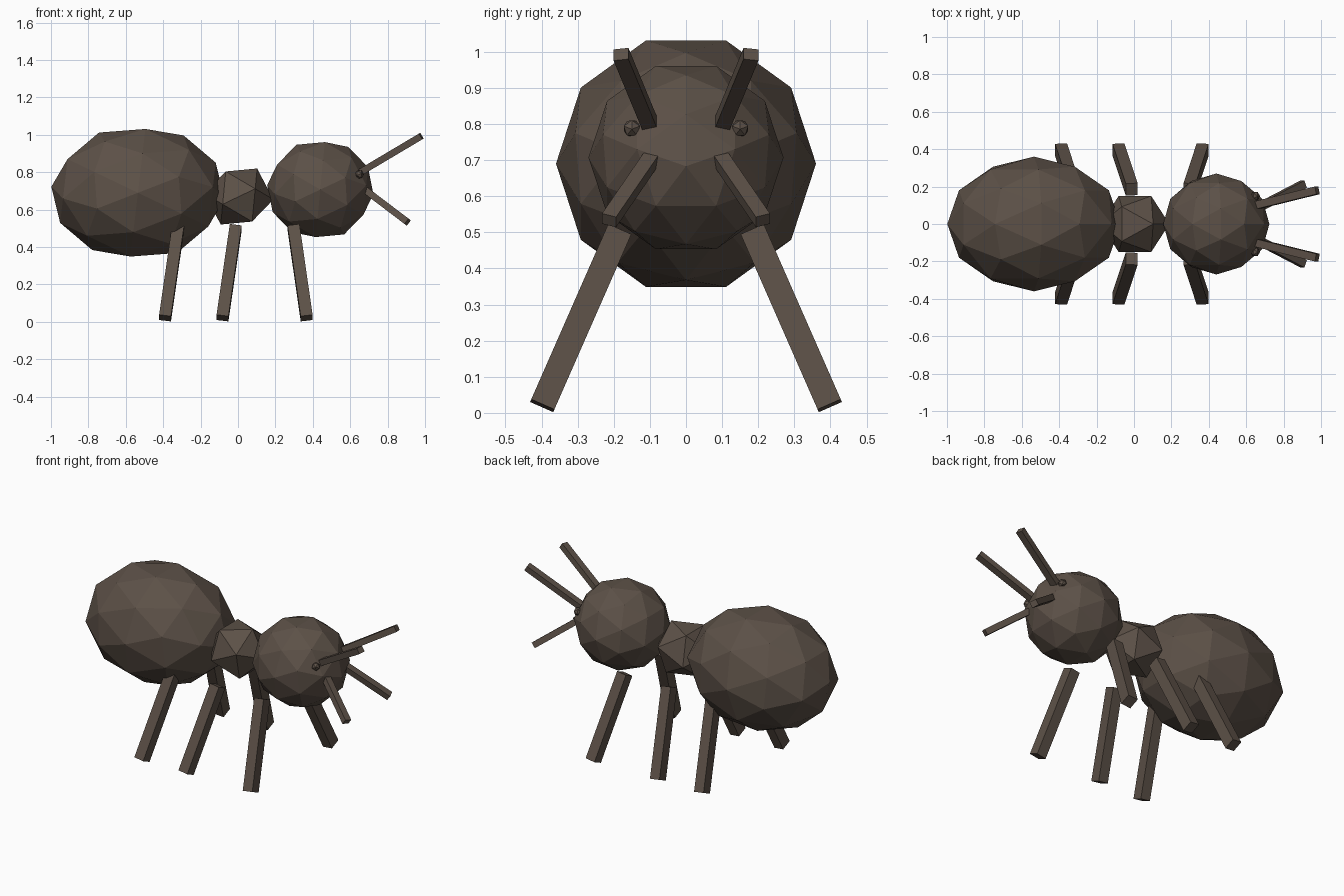
import bpy, bmesh, math
from mathutils import Vector, Matrix

if "Cube" in bpy.data.objects:
    bpy.data.objects.remove(bpy.data.objects["Cube"])

brown = bpy.data.materials.new("dark_brown")
brown.diffuse_color = (0.107, 0.081, 0.063, 1)
brown.use_nodes = True
brown.node_tree.nodes["Principled BSDF"].inputs["Base Color"].default_value = brown.diffuse_color

# Tilt that puts an icosphere edge on top, so it is symmetric on all three axes
TILT = Matrix.Rotation(math.atan(2 / (1 + math.sqrt(5))), 4, 'Y')


def finish(name, bm):
    bmesh.ops.recalc_face_normals(bm, faces=bm.faces)
    mesh = bpy.data.meshes.new(name)
    bm.to_mesh(mesh)
    bm.free()
    mesh.materials.append(brown)
    obj = bpy.data.objects.new(name, mesh)
    bpy.context.collection.objects.link(obj)
    return obj


def ball(name, center, radii, subdivisions):
    bm = bmesh.new()
    bmesh.ops.create_icosphere(bm, subdivisions=subdivisions, radius=1)
    place = Matrix.Translation(center) @ Matrix.Diagonal((*radii, 1))
    bmesh.ops.transform(bm, matrix=place @ TILT, verts=bm.verts)
    return finish(name, bm)


def bar(name, start, end, width, depth, across):
    """Square bar from start to end; 'across' guides its width direction."""
    start, end = Vector(start), Vector(end)
    d = (end - start).normalized()
    u = Vector(across)
    u = (u - d * u.dot(d)).normalized()
    v = d.cross(u)
    basis = Matrix((u * width, v * depth, end - start)).transposed().to_4x4()
    bm = bmesh.new()
    bmesh.ops.create_cube(bm, size=1)
    bmesh.ops.transform(bm, matrix=Matrix.Translation((start + end) / 2) @ basis,
                        verts=bm.verts)
    return finish(name, bm)


# Body segments
ball("abdomen", (-0.535, 0, 0.69), (0.465, 0.36, 0.36), 2)
ball("thorax", (0.005, 0, 0.67), (0.185, 0.176, 0.176), 1)
ball("head", (0.44, 0, 0.707), (0.285, 0.27, 0.268), 2)

for side, s in (("right", -1), ("left", 1)):
    # Legs: top x, bottom x
    for part, top, foot in (("back", -0.32, -0.39), ("middle", -0.012, -0.083),
                            ("front", 0.297, 0.367)):
        bar(f"{part}_leg_{side}", (top, s * 0.185, 0.505), (foot, s * 0.398, 0.02),
            0.064, 0.07, (1, 0, 0))
    # Feelers, jaws and eyes
    bar(f"antenna_{side}", (0.655, s * 0.1, 0.8), (0.98, s * 0.18, 0.993),
        0.042, 0.036, (0, 1, 0))
    bar(f"jaw_{side}", (0.68, s * 0.095, 0.705), (0.907, s * 0.213, 0.533),
        0.042, 0.036, (0, 1, 0))
    ball(f"eye_{side}", (0.648, s * 0.15, 0.788), (0.026, 0.026, 0.026), 1)
